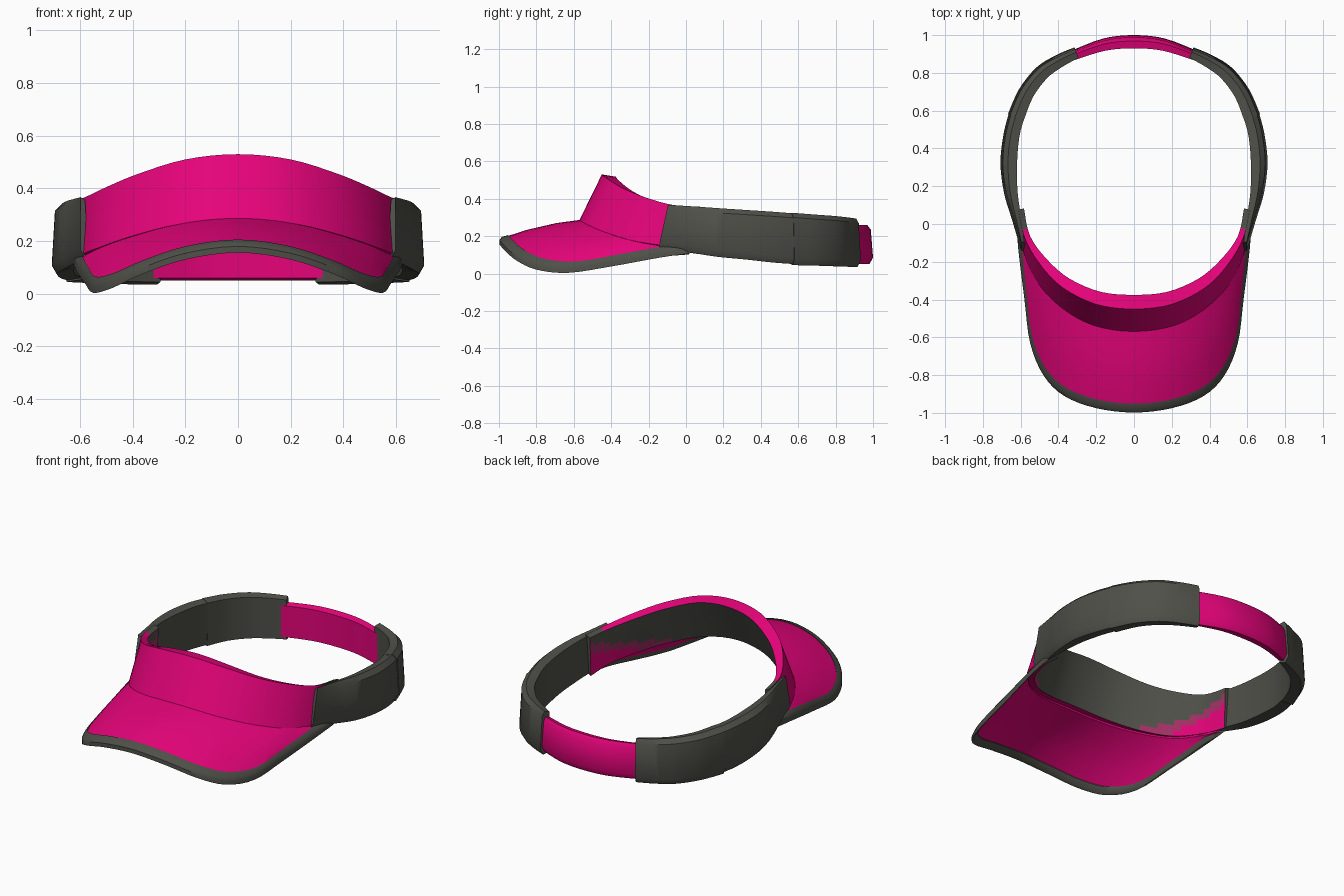
import bpy, bmesh, math
from mathutils import Vector

cube = bpy.data.objects.get("Cube")
if cube:
    bpy.data.objects.remove(cube, do_unlink=True)


def material(name, rgb):
    m = bpy.data.materials.new(name)
    m.use_nodes = True
    m.diffuse_color = (*rgb, 1)
    m.node_tree.nodes["Principled BSDF"].inputs["Base Color"].default_value = (*rgb, 1)
    return m


MATERIALS = [material("hot pink", (0.79, 0.001, 0.195)),
             material("dark grey", (0.08, 0.08, 0.068)),
             material("dusky pink", (0.36, 0.03, 0.13))]
PINK, GREY, DUSKY = range(3)


def spline(points, steps=4):
    """Smooth curve through tuples of any length."""
    p = [points[0], *points, points[-1]]
    out = []
    for a, b, c, d in zip(p, p[1:], p[2:], p[3:]):
        for s in range(steps):
            t = s / steps
            out.append([0.5 * (2 * y + (z - x) * t + (2 * x - 5 * y + 4 * z - w) * t * t
                               + (3 * y - x - 3 * z + w) * t ** 3)
                        for x, y, z, w in zip(a, b, c, d)])
    return out + [list(points[-1])]


def mirrored(half, x_columns):
    """Full run of stations from a half that starts on the centre line."""
    other = [tuple(-v if i in x_columns else v for i, v in enumerate(s)) for s in half[:0:-1]]
    return other + half


def loft(name, rings, rule):
    """Closed cross-sections joined into a solid; rule(side, centre) picks the colour."""
    bm = bmesh.new()
    rows = [[bm.verts.new(p) for p in ring] for ring in rings]
    n = len(rows[0])
    for a, b in zip(rows, rows[1:]):
        for i in range(n):
            j = (i + 1) % n
            f = bm.faces.new((a[i], a[j], b[j], b[i]))
            f.material_index = rule(i, f.calc_center_median())
    for row in (rows[0], rows[-1]):
        bm.faces.new(row).material_index = rule(0, row[0].co)
    bmesh.ops.recalc_face_normals(bm, faces=bm.faces)
    mesh = bpy.data.meshes.new(name)
    bm.to_mesh(mesh)
    bm.free()
    ob = bpy.data.objects.new(name, mesh)
    bpy.context.collection.objects.link(ob)
    for m in MATERIALS:
        mesh.materials.append(m)
    bpy.ops.object.select_all(action='DESELECT')
    ob.select_set(True)
    bpy.context.view_layer.objects.active = ob
    bpy.ops.object.shade_smooth_by_angle(angle=math.radians(35))


def band(name, stations, colour, side=1, lean=0):
    """Upright strap; each station is outer x, y, bottom, top, thickness.
    lean pushes the foot of the first end forward."""
    path = spline(stations)
    rings = []
    for i, (x, y, low, high, thick) in enumerate(path):
        a, b = path[max(i - 1, 0)], path[min(i + 1, len(path) - 1)]
        t = Vector((b[0] - a[0], b[1] - a[1], 0)).normalized()
        inward = Vector((-t.y, t.x, 0))
        base = Vector((x, y, 0))
        section = [(0.02, low), (0, low + 0.035), (0.012, high - 0.025), (thick * 0.45, high),
                   (thick, high - 0.01), (thick * 0.95, low + 0.01)]
        ring = [base + inward * d + Vector((0, 0, z)) for d, z in section]
        if i == 0:
            ring = [p - t * lean * (high - p.z) / (high - low) for p in ring]
        rings.append([(side * p.x, p.y, p.z) for p in ring])
    loft(name, rings, lambda i, c: colour)


# Crown: bottom edge and top edge of the outer face, then thickness
crown = mirrored([
    (0, -0.57, 0.285, 0, -0.45, 0.53, 0.075),
    (0.22, -0.535, 0.265, 0.2, -0.425, 0.51, 0.07),
    (0.4, -0.43, 0.22, 0.38, -0.335, 0.455, 0.06),
    (0.53, -0.28, 0.175, 0.5, -0.21, 0.405, 0.045),
    (0.598, -0.1, 0.147, 0.58, -0.07, 0.367, 0.03),
    (0.622, 0.06, 0.123, 0.612, 0.08, 0.357, 0.03)], (0, 3))
LINING_ROWS = 8
rings = []
for s in spline(crown):
    low, high = Vector(s[:3]), Vector(s[3:6])
    inward = Vector((-high.x, 0.1 - high.y, 0)).normalized() * s[6]
    inner_top = high + inward - Vector((0, 0, 0.012))
    inner_low = low + inward - Vector((0, 0, 0.018))
    lining = [inner_top.lerp(inner_low, k / LINING_ROWS) for k in range(LINING_ROWS + 1)]
    rings.append([low, low.lerp(high, 0.5), high] + lining)


def crown_colour(i, c):
    # Grey lining, fading to pink low down towards both ends
    row = i - 3
    if not 0 <= row < LINING_ROWS:
        return GREY if c.y > -0.04 else PINK
    height = 1 - (row + 0.5) / LINING_ROWS
    reach = (c.y + 0.36) * 1.7 - height
    return PINK if reach > 0.1 else DUSKY if reach > -0.1 else GREY


loft("crown", rings, crown_colour)

# Brim: inner edge under the crown, then outer edge
brim = mirrored([
    (0, -0.545, 0.29, 0, -0.998, 0.186),
    (0.15, -0.53, 0.28, 0.2, -0.975, 0.16),
    (0.28, -0.485, 0.256, 0.37, -0.91, 0.102),
    (0.4, -0.405, 0.222, 0.48, -0.8, 0.051),
    (0.48, -0.325, 0.196, 0.55, -0.63, 0.034),
    (0.535, -0.24, 0.174, 0.58, -0.4, 0.068),
    (0.585, -0.09, 0.148, 0.613, -0.13, 0.117),
    (0.605, 0, 0.138, 0.622, 0.02, 0.138)], (0, 3))
panel, border = [], []
for s in spline(brim):
    inner, outer = Vector(s[:3]), Vector(s[3:])
    width = (outer - inner).length
    down = Vector((0, 0, -1))

    def across(t):
        return inner.lerp(outer, t) - down * 0.035 * width * math.sin(math.pi * t)

    hem = across(1 - min(0.048 / width, 0.8))
    top = [across(0), across(0.33), across(0.67), outer.lerp(hem, 0.3)]
    panel.append(top + [p + down * 0.022 for p in reversed(top)])
    border.append([hem - down * 0.004, outer.lerp(hem, 0.3) - down * 0.005, outer + down * 0.006,
                   outer + down * 0.03, outer.lerp(hem, 0.4) + down * 0.036, hem + down * 0.027])
loft("brim", panel, lambda i, c: PINK)
loft("brim_border", border, lambda i, c: GREY)

# Side straps: a front piece tucked into a slightly larger rear piece
front_strap = [
    (0.61, -0.1, 0.132, 0.367, 0.03),
    (0.645, 0.02, 0.112, 0.36, 0.05),
    (0.687, 0.16, 0.09, 0.35, 0.072),
    (0.707, 0.32, 0.075, 0.34, 0.088),
    (0.69, 0.48, 0.058, 0.33, 0.085),
    (0.655, 0.61, 0.05, 0.32, 0.085)]
rear_strap = [
    (0.668, 0.58, 0.045, 0.325, 0.09),
    (0.608, 0.715, 0.042, 0.315, 0.085),
    (0.515, 0.83, 0.038, 0.307, 0.08),
    (0.41, 0.895, 0.036, 0.3, 0.07),
    (0.315, 0.935, 0.035, 0.294, 0.06)]
for label, side in (("left", 1), ("right", -1)):
    band(label + "_front_strap", front_strap, GREY, side, lean=0.05)
    band(label + "_rear_strap", rear_strap, GREY, side)

# Closing strap across the back
half = [(0, 1, 0.05, 0.26, 0.07), (0.17, 0.98, 0.05, 0.26, 0.065), (0.36, 0.905, 0.05, 0.26, 0.05)]
band("back_strap", mirrored(half, (0,))[::-1], PINK)
